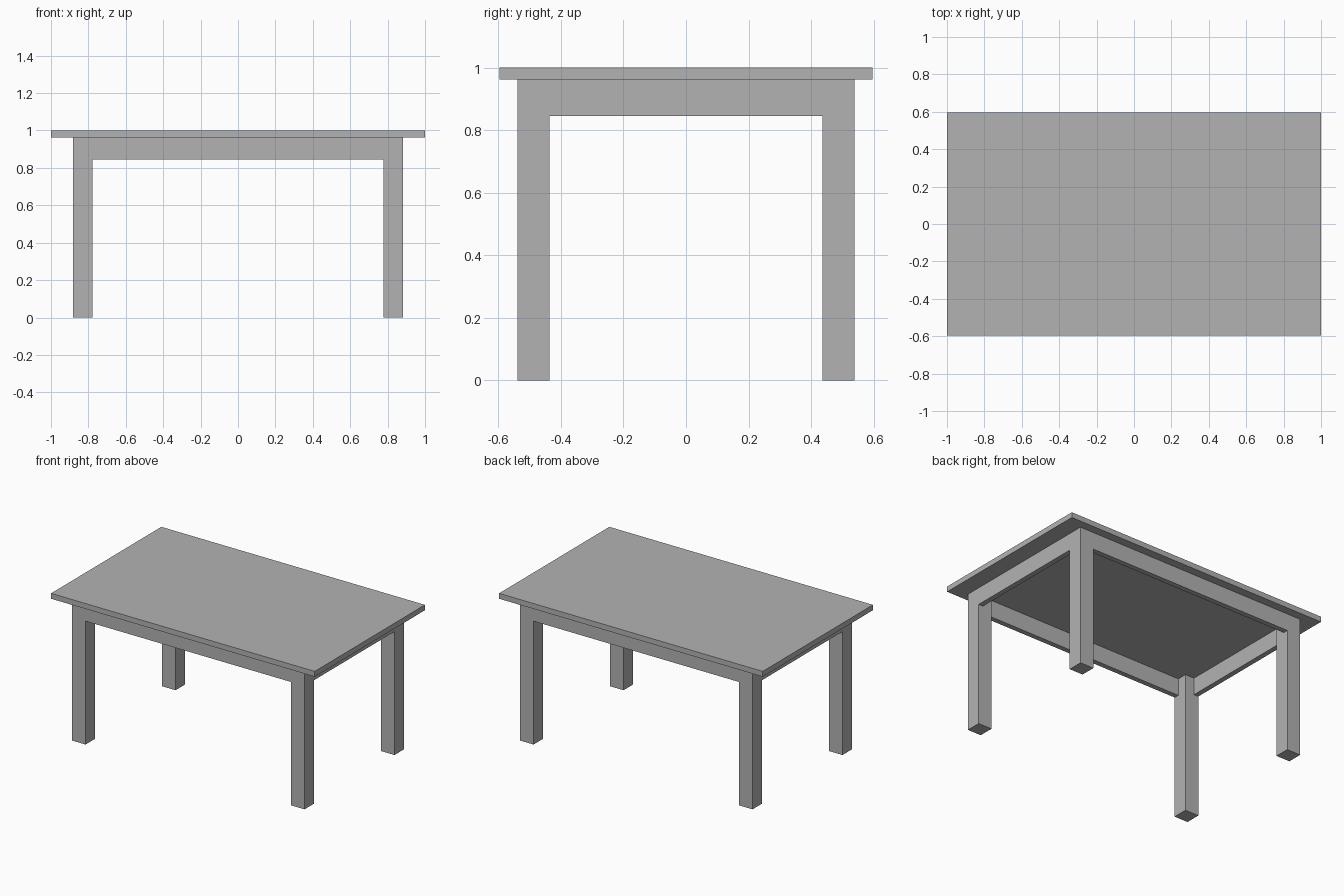
import bpy

if "Cube" in bpy.data.objects:
    bpy.data.objects.remove(bpy.data.objects["Cube"])

# One flat grey for the whole table
grey = bpy.data.materials.new("plain grey")
grey.diffuse_color = (0.45, 0.45, 0.45, 1.0)
grey.use_nodes = True
grey.node_tree.nodes["Principled BSDF"].inputs["Base Color"].default_value = grey.diffuse_color


def box(name, lo, hi):
    """Axis-aligned box between two corners."""
    bpy.ops.mesh.primitive_cube_add(
        size=1, location=[(a + b) / 2 for a, b in zip(lo, hi)])
    ob = bpy.context.object
    ob.name = name
    ob.scale = [b - a for a, b in zip(lo, hi)]
    bpy.ops.object.transform_apply(location=False, rotation=False, scale=True)
    ob.data.materials.append(grey)
    return ob


LX, LY = 0.882, 0.539      # outer faces of the legs
W = 0.103                  # leg width
IX, IY = LX - W, LY - W    # inner faces of the legs
UNDER = 0.963              # underside of the top
APRON = 0.846              # bottom of the aprons
T = 0.035                  # apron thickness

# Table top
box("table_top", (-1, -0.597, UNDER), (1, 0.597, 1))

# Four square legs
for sx, side in ((-1, "left"), (1, "right")):
    for sy, end in ((-1, "front"), (1, "back")):
        x, y = sorted((sx * IX, sx * LX)), sorted((sy * IY, sy * LY))
        box(f"{end}_{side}_leg", (x[0], y[0], 0), (x[1], y[1], UNDER))

# Aprons between the legs, flush with their outer faces
for s, end, side in ((-1, "front", "left"), (1, "back", "right")):
    y = sorted((s * LY, s * (LY - T)))
    box(f"{end}_apron", (-IX, y[0], APRON), (IX, y[1], UNDER))
    x = sorted((s * LX, s * (LX - T)))
    box(f"{side}_apron", (x[0], -IY, APRON), (x[1], IY, UNDER))
